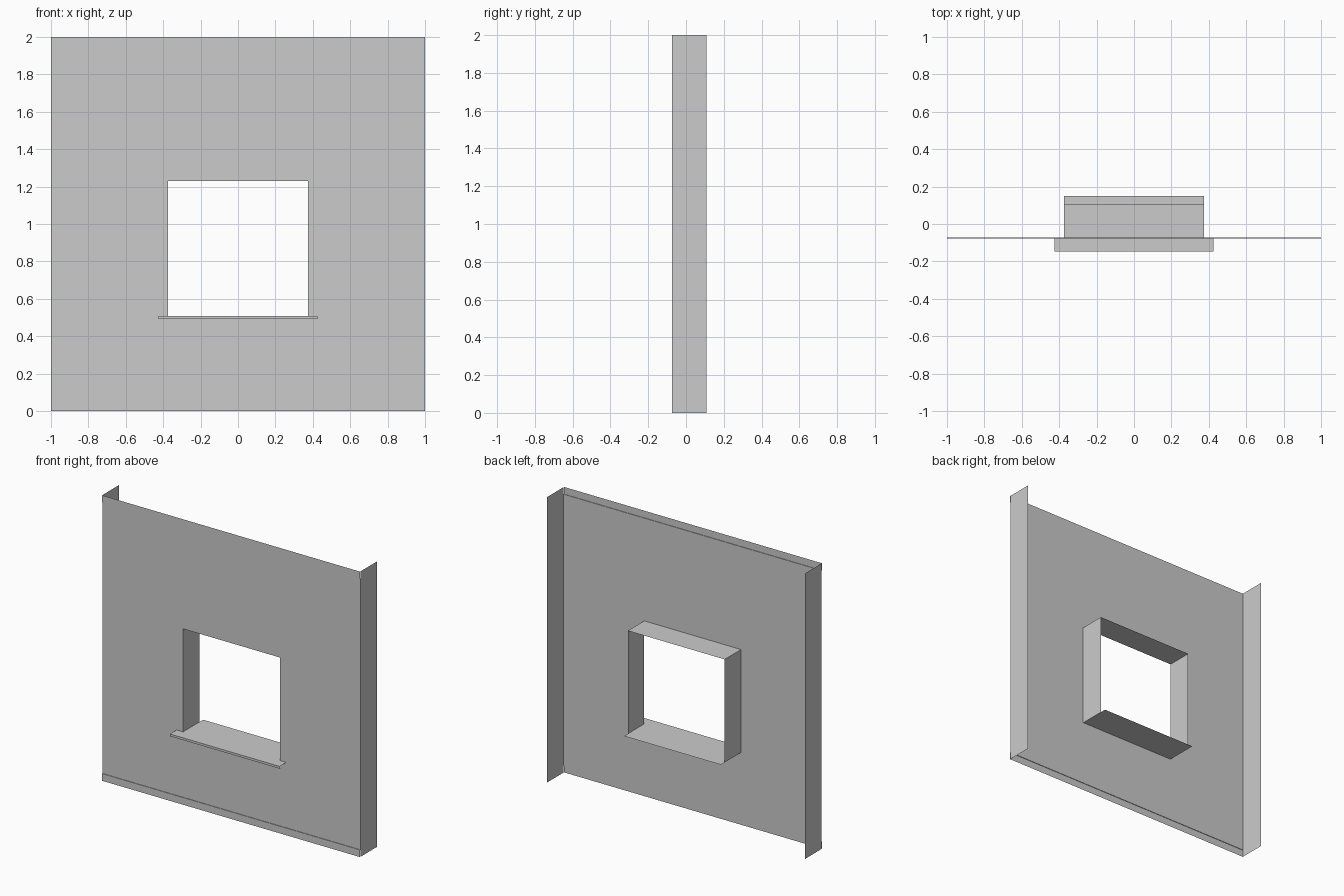
import bpy, bmesh

if "Cube" in bpy.data.objects:
    bpy.data.objects.remove(bpy.data.objects["Cube"])

WALL_Y, BACK_Y = -0.073, 0.108      # sheet face and rear edge of the returns
HX, Z0, Z1 = 0.375, 0.508, 1.23     # window opening


def make(name, quads):
    """Build a sheet object from a list of quads, welding shared corners."""
    bm = bmesh.new()
    for q in quads:
        bm.faces.new([bm.verts.new(p) for p in q])
    bmesh.ops.remove_doubles(bm, verts=bm.verts, dist=1e-5)
    me = bpy.data.meshes.new(name)
    bm.to_mesh(me)
    bm.free()
    ob = bpy.data.objects.new(name, me)
    bpy.context.collection.objects.link(ob)
    return ob


def upright(x0, x1, z0, z1, y):
    return [(x0, y, z0), (x1, y, z0), (x1, y, z1), (x0, y, z1)]


def extrude_x(profile, hx):
    """Sweep a (y, z) profile across the width."""
    return [[(-hx, *a), (hx, *a), (hx, *b), (-hx, *b)]
            for a, b in zip(profile, profile[1:])]


# Wall sheet: grid of panels with the window cell left out
xs = [-1, -HX, HX, 1]
zs = [0.05, Z0, Z1, 1.95]
make("wall_panel", [upright(xs[i], xs[i + 1], zs[j], zs[j + 1], WALL_Y)
                    for i in range(3) for j in range(3) if (i, j) != (1, 1)])

# Slightly raised bands along the top and bottom edges
BAND_Y = WALL_Y - 0.004
make("top_band", extrude_x([(WALL_Y, 1.95), (BAND_Y, 1.95), (BAND_Y, 2.0)], 1))
make("bottom_band", extrude_x([(BAND_Y, 0.0), (BAND_Y, 0.05), (WALL_Y, 0.05)], 1))

# Side returns and window jambs
for side, s in (("left", -1), ("right", 1)):
    for name, x, z0, z1 in (("return", 1, 0, 2), ("jamb", HX, Z0, Z1)):
        q = [(s * x, WALL_Y, z0), (s * x, BACK_Y, z0),
             (s * x, BACK_Y, z1), (s * x, WALL_Y, z1)]
        # returns face outwards, jambs face into the opening's outer side
        make(f"{side}_{name}", [q if s > 0 else q[::-1]])

# Window head
make("window_head", extrude_x([(WALL_Y, Z1), (BACK_Y, Z1)], HX))

# Sill: inner shelf running past the jambs, wider outer ledge with drip lip
make("sill_shelf", extrude_x([(WALL_Y, Z0), (BACK_Y, Z0), (0.15, Z0)], HX))
make("sill_ledge", extrude_x([(-0.138, 0.492), (-0.146, 0.492),
                              (-0.146, Z0), (WALL_Y, Z0)], 0.425))
